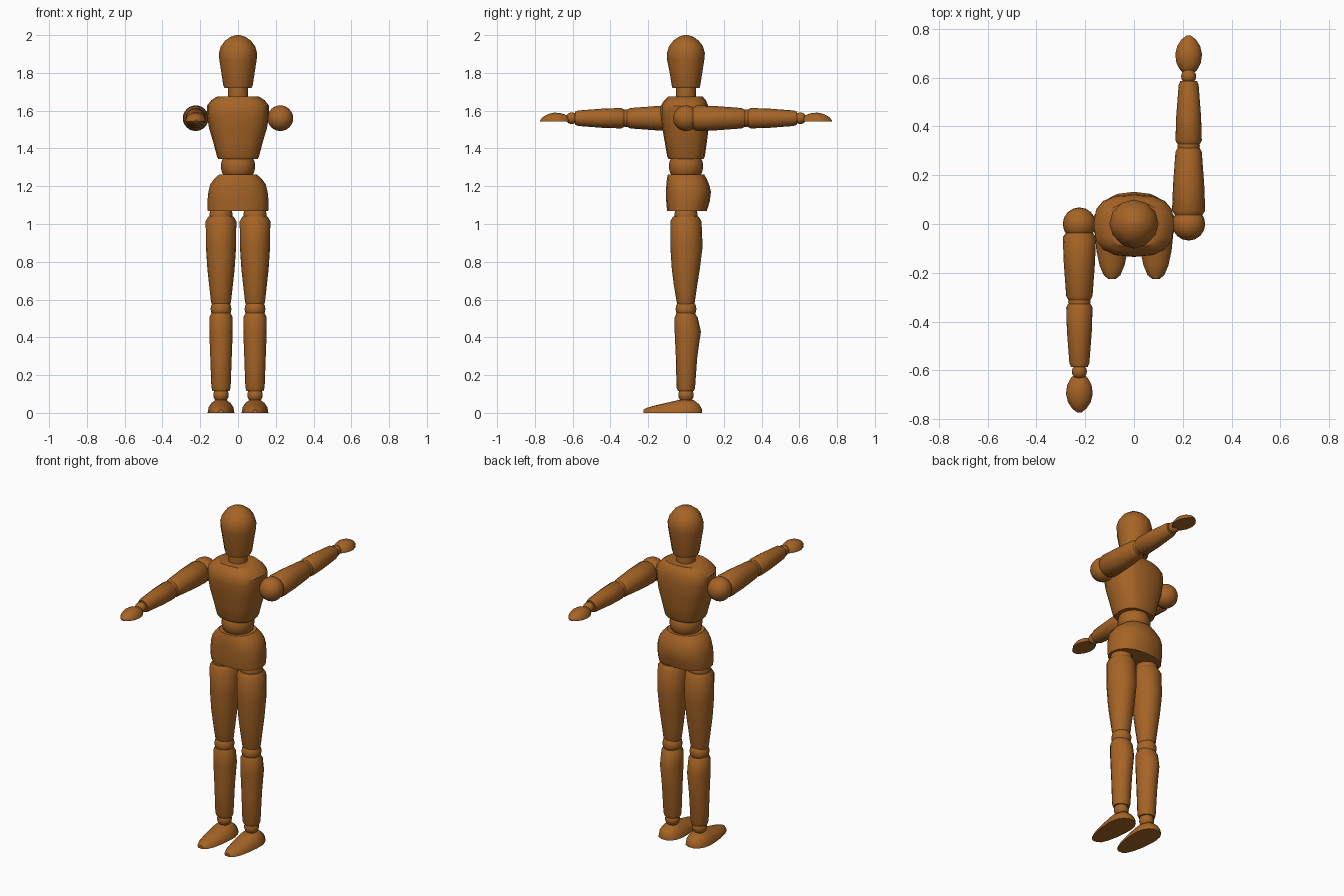
import bpy, bmesh, math
from mathutils import Matrix, Vector

wood = bpy.data.materials.new("warm_brown_wood")
wood.diffuse_color = (0.38, 0.127, 0.019, 1)

UP = Matrix.Identity(4)
# local z becomes world y, local y becomes world z
BACKWARD = Matrix(((1, 0, 0, 0), (0, 0, 1, 0), (0, 1, 0, 0), (0, 0, 0, 1)))


def finish(name, bm):
    bmesh.ops.recalc_face_normals(bm, faces=bm.faces)
    for f in bm.faces:
        f.smooth = True
    for e in bm.edges:
        e.smooth = e.calc_face_angle(0) < math.radians(35)
    me = bpy.data.meshes.new(name)
    bm.to_mesh(me)
    bm.free()
    me.materials.append(wood)
    bpy.context.collection.objects.link(bpy.data.objects.new(name, me))


def spow(v, e):
    return math.copysign(abs(v) ** e, v) if abs(v) > 1e-6 else 0.0


def loft(name, rings, mat=UP, n=16, ex=1.0, ex_front=None):
    """rings: (height, half width, depth to -y, depth to +y); ex < 1 squares, > 1 points."""
    bm = bmesh.new()
    loops = []
    for h, rx, dn, dp in rings:
        loop = []
        for i in range(n):
            a = 2 * math.pi * i / n
            c, s = math.cos(a), math.sin(a)
            e = ex_front if ex_front and s < 0 else ex
            p = Vector((rx * spow(c, ex), (dn if s < 0 else dp) * spow(s, e), h))
            loop.append(bm.verts.new(mat @ p))
        loops.append(loop)
    for a, b in zip(loops, loops[1:]):
        for i in range(n):
            j = (i + 1) % n
            bm.faces.new((a[i], a[j], b[j], b[i]))
    bm.faces.new(loops[0])
    bm.faces.new(loops[-1])
    finish(name, bm)


def turned(name, prof, mat=UP):
    loft(name, [(h, r, r, r) for h, r in prof], mat)


def ball(name, loc, r):
    bm = bmesh.new()
    bmesh.ops.create_uvsphere(bm, u_segments=16, v_segments=12, radius=r,
                              matrix=Matrix.Translation(loc))
    finish(name, bm)


# head, with a soft ridge down the face
loft("head", [(1.72, .072, .072, .072), (1.735, .078, .076, .076), (1.80, .088, .086, .086),
              (1.87, .099, .1, .097), (1.905, .101, .101, .1), (1.94, .091, .09, .09),
              (1.97, .069, .068, .068), (1.99, .041, .04, .04), (2.0, .01, .01, .01)],
     n=12, ex_front=1.2)
turned("neck", [(1.64, .05), (1.69, .054), (1.74, .05)])

# torso
loft("chest", [(1.343, .105, .092, .092), (1.36, .112, .1, .1), (1.43, .13, .112, .11),
               (1.51, .154, .126, .12), (1.58, .165, .135, .122), (1.625, .165, .134, .118),
               (1.655, .142, .115, .105), (1.675, .11, .095, .088)], ex=.75)
ball("waist", (0, 0, 1.305), .091)
loft("pelvis", [(1.068, .16, .1, .11), (1.12, .162, .105, .126), (1.17, .157, .106, .132),
                (1.21, .147, .104, .122), (1.24, .125, .101, .109), (1.262, .1, .096, .096)],
     ex=.85)

# legs
for side, s in (("left", -1), ("right", 1)):
    x = .09 * s
    at = Matrix.Translation((x, 0, 0))
    ball(side + "_hip_joint", (x, 0, 1.045), .062)
    loft(side + "_thigh", [(.565, .045, .042, .04), (.59, .053, .05, .047), (.68, .063, .065, .06),
                           (.76, .072, .075, .073), (.88, .08, .083, .088), (1.015, .081, .083, .082),
                           (1.04, .066, .068, .066)], at)
    ball(side + "_knee", (x, 0, .55), .055)
    loft(side + "_shin", [(.115, .045, .042, .042), (.135, .051, .05, .048), (.3, .057, .054, .06),
                          (.43, .062, .06, .079), (.505, .062, .06, .062), (.53, .05, .05, .045)], at)
    ball(side + "_ankle", (x, 0, .095), .041)
    # foot runs from toe to heel, with a flat sole
    loft(side + "_foot", [(-.225, .015, 0, .018), (-.21, .034, 0, .026), (-.17, .051, 0, .038),
                          (-.11, .064, 0, .052), (-.04, .071, 0, .068), (0, .071, 0, .075),
                          (.04, .062, 0, .068), (.07, .044, 0, .045), (.084, .018, 0, .02)],
         at @ BACKWARD)

# arms: right one points back, left one points forward
for side, turn in (("left", math.pi), ("right", 0)):
    rot = Matrix.Rotation(turn, 4, "Z")
    root = rot @ Matrix.Translation((.224, 0, 1.56))
    arm = root @ BACKWARD
    ball(side + "_shoulder", root @ Vector((0, 0, 0)), .068)
    turned(side + "_upper_arm", [(.035, .055), (.055, .068), (.16, .064), (.295, .054), (.312, .045)], arm)
    ball(side + "_elbow", root @ Vector((0, .32, 0)), .046)
    turned(side + "_forearm", [(.328, .046), (.342, .054), (.44, .051), (.57, .041), (.587, .034)], arm)
    ball(side + "_wrist", root @ Vector((0, .605, 0)), .031)
    # hand with a flat palm
    loft(side + "_hand", [(.617, .018, 0, .02), (.63, .034, 0, .032), (.66, .05, 0, .043),
                          (.695, .055, 0, .047), (.73, .047, 0, .039), (.757, .029, 0, .024),
                          (.772, .01, 0, .008)],
         root @ Matrix.Translation((0, 0, -.017)) @ BACKWARD)
